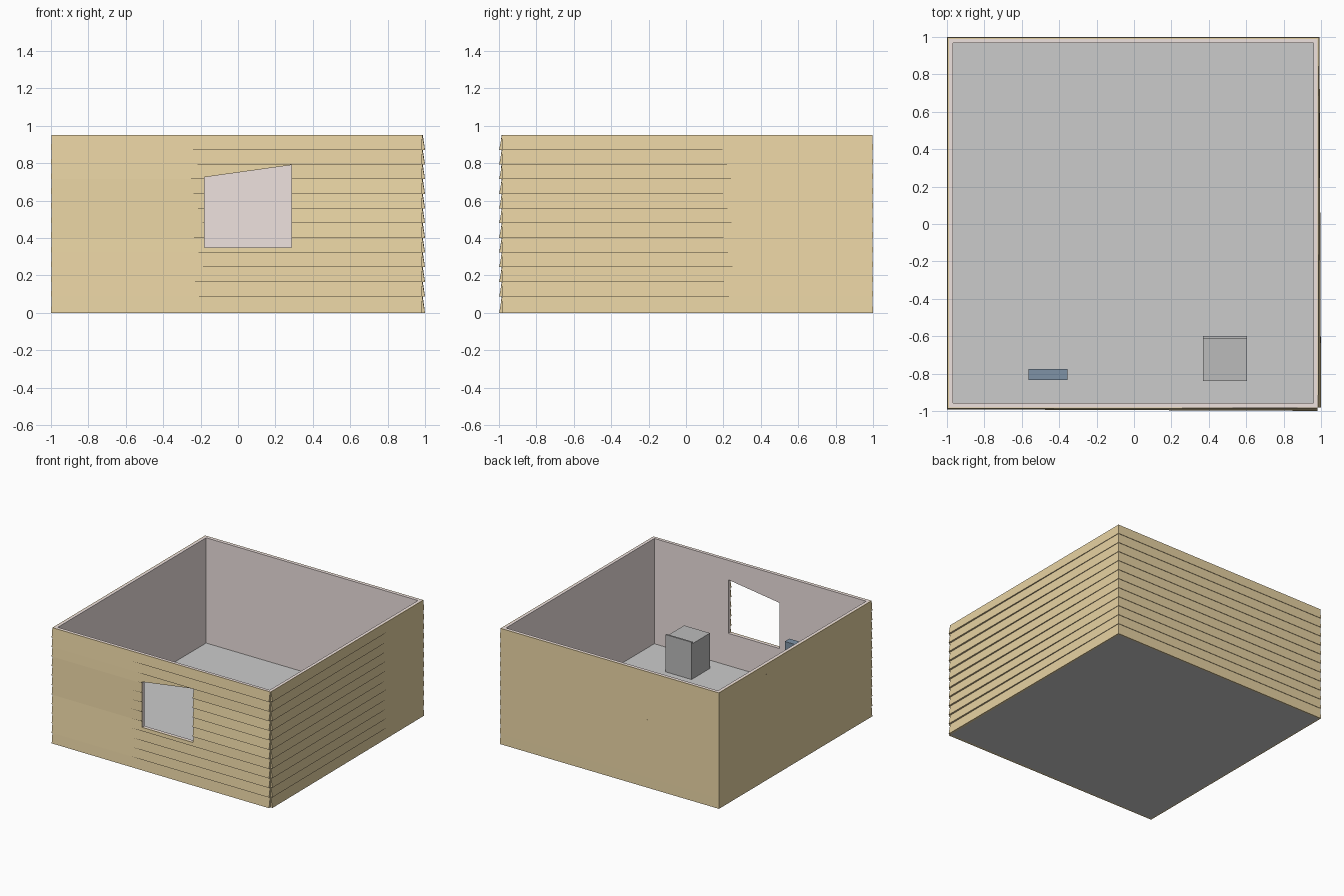
import bpy, bmesh

if "Cube" in bpy.data.objects:
    bpy.data.objects.remove(bpy.data.objects["Cube"])

H, FLOOR = 0.95, 0.085
XL, XR, YF, YB = -0.989, 0.981, -0.98, 0.989   # inner face of the siding


def material(name, rgb):
    m = bpy.data.materials.new(name)
    m.diffuse_color = (*rgb, 1)
    m.use_nodes = True
    m.node_tree.nodes["Principled BSDF"].inputs["Base Color"].default_value = m.diffuse_color
    return m


def to_object(name, bm, mat=None):
    bmesh.ops.recalc_face_normals(bm, faces=bm.faces)
    me = bpy.data.meshes.new(name)
    bm.to_mesh(me)
    bm.free()
    ob = bpy.data.objects.new(name, me)
    bpy.context.collection.objects.link(ob)
    if mat:
        me.materials.append(mat)
    return ob


def bridge(bm, a, b):
    for i in range(len(a)):
        j = (i + 1) % len(a)
        bm.faces.new((a[i], a[j], b[j], b[i]))


def box(name, x0, x1, y0, y1, z0, z1, mat=None):
    bm = bmesh.new()
    loops = [[bm.verts.new((x, y, z)) for x, y in
              ((x0, y0), (x1, y0), (x1, y1), (x0, y1))] for z in (z0, z1)]
    bridge(bm, *loops)
    for loop in loops:
        bm.faces.new(loop)
    return to_object(name, bm, mat)


wood = material("wood", (0.79, 0.64, 0.36))
plaster = material("plaster", (0.86, 0.76, 0.74))
dark_grey = material("dark_grey", (0.5, 0.5, 0.5))
navy = material("navy", (0.21, 0.29, 0.38))

# Lap siding: sawtooth profile swept round the walls, open at the front right corner
levels = [0] + [0.087 + i * (H - 0.087) / 11 for i in range(12)]
stations = [  # corner x, y, outward direction, is an open end
    (XR, YF, 1, 0, True), (XR, YB, 1, 1, False), (XL, YB, -1, 1, False),
    (XL, YF, -1, -1, False), (XR, YF, 0, -1, True)]
bm = bmesh.new()
rings = []
for x, y, dx, dy, end in stations:
    low, high = (0.019, 0.004) if end else (0.011, 0.007)
    prof = [(0, 0)]
    for z0, z1 in zip(levels, levels[1:]):
        prof += [(low, z0), (high, z1)]
    prof.append((0, H))
    rings.append([bm.verts.new((x + dx * p, y + dy * p, z)) for p, z in prof])
for a, b in zip(rings, rings[1:]):
    bridge(bm, a, b)
bm.faces.new(rings[0])
bm.faces.new(rings[-1])
siding = to_object("siding", bm, wood)

# Inner wall lining: square tube
bm = bmesh.new()
T = 0.022
loops = [[bm.verts.new((x, y, z)) for x, y in
          ((XL + t, YF + t), (XR - t, YF + t), (XR - t, YB - t), (XL + t, YB - t))]
         for t, z in ((0, FLOOR), (0, H), (T, H), (T, FLOOR))]
for i in range(4):
    bridge(bm, loops[i], loops[(i + 1) % 4])
lining = to_object("wall_lining", bm, plaster)

# Window opening with slanted head
bm = bmesh.new()
outline = ((-0.18, 0.35), (0.285, 0.35), (0.285, 0.79), (-0.18, 0.725))
ends = [[bm.verts.new((x, y, z)) for x, z in outline] for y in (-1.1, -0.9)]
bridge(bm, *ends)
for e in ends:
    bm.faces.new(e)
cutter = to_object("window_cutter", bm)
cutter.hide_render = True
cutter.hide_viewport = False
cutter.display_type = 'WIRE'
for ob in (siding, lining):
    mod = ob.modifiers.new("window", 'BOOLEAN')
    mod.operation = 'DIFFERENCE'
    mod.solver = 'EXACT'
    mod.object = cutter

# Floor slab
box("floor", XL, XR, YF, YB, 0, FLOOR)

# Cabinet with a raised lip along its rear edge
box("cabinet", 0.37, 0.605, -0.84, -0.60, FLOOR, 0.375, dark_grey)
box("cabinet_lip", 0.37, 0.605, -0.612, -0.598, 0.37, 0.392, dark_grey)

# Narrow upright panel
box("upright_panel", -0.565, -0.355, -0.835, -0.775, FLOOR, 0.525, navy)
